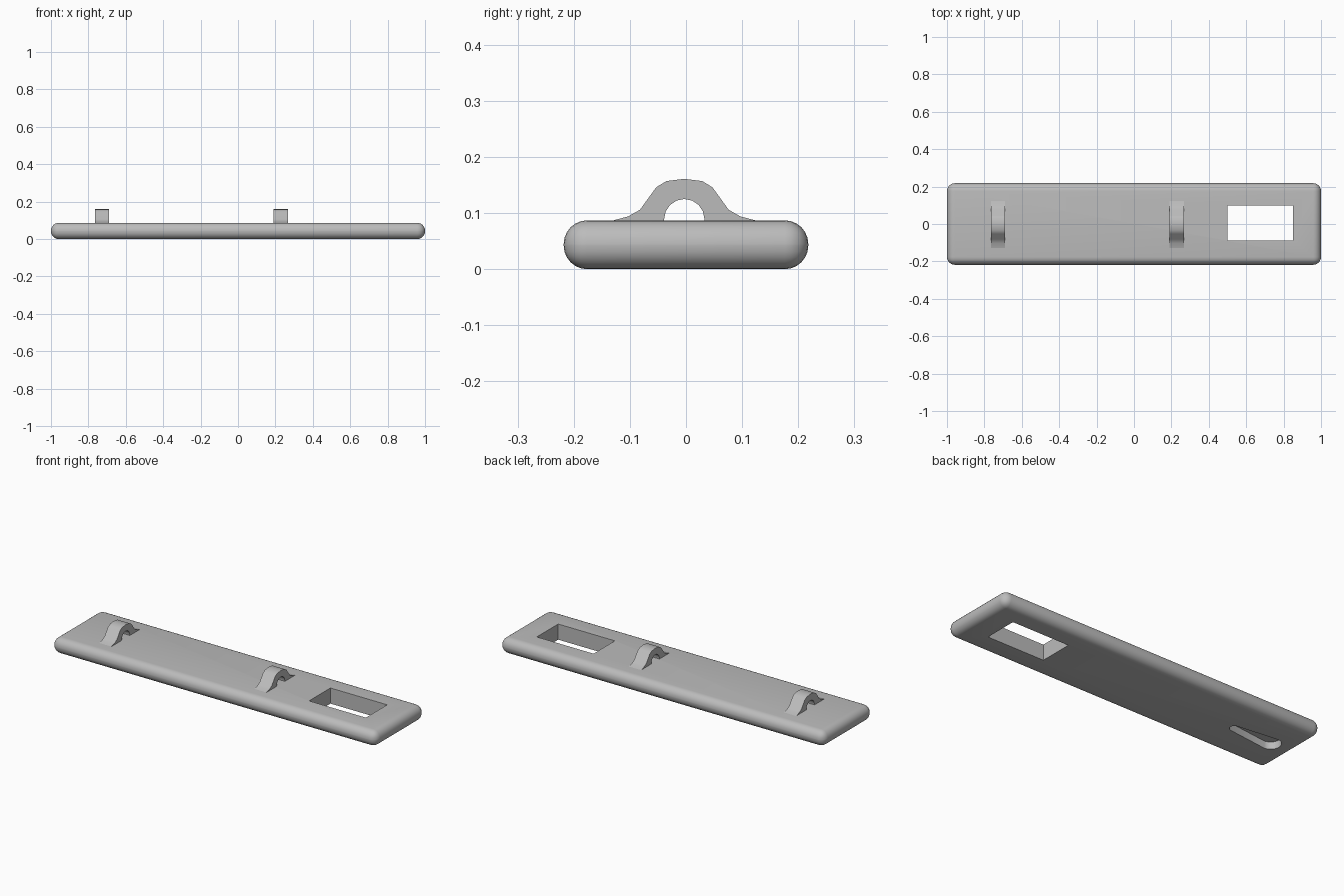
import bpy, bmesh, math

old = bpy.data.objects.get("Cube")
if old:
    bpy.data.objects.remove(old, do_unlink=True)

THICK = 0.087
grey = bpy.data.materials.new("plain grey")
grey.use_nodes = True
colour = (0.5, 0.5, 0.5, 1)
grey.diffuse_color = colour
grey.node_tree.nodes["Principled BSDF"].inputs["Base Color"].default_value = colour


def prism(name, outline, offset):
    """Extrude a closed outline of 3D points along offset."""
    bm = bmesh.new()
    face = bm.faces.new([bm.verts.new(p) for p in outline])
    moved = bmesh.ops.extrude_face_region(bm, geom=[face])["geom"]
    bmesh.ops.translate(bm, vec=offset, verts=[v for v in moved if isinstance(v, bmesh.types.BMVert)])
    bmesh.ops.recalc_face_normals(bm, faces=bm.faces)
    mesh = bpy.data.meshes.new(name)
    bm.to_mesh(mesh)
    bm.free()
    mesh.materials.append(grey)
    obj = bpy.data.objects.new(name, mesh)
    bpy.context.collection.objects.link(obj)
    return obj


def rectangle(x0, x1, y0, y1, z):
    return [(x0, y0, z), (x1, y0, z), (x1, y1, z), (x0, y1, z)]


def arc(cx, cy, r, start, end, steps):
    angles = [math.radians(start + (end - start) * i / steps) for i in range(steps + 1)]
    return [(cx + r * math.cos(a), cy + r * math.sin(a)) for a in angles]


def smooth(obj, angle):
    bpy.ops.object.select_all(action='DESELECT')
    obj.select_set(True)
    bpy.context.view_layer.objects.active = obj
    bpy.ops.object.shade_smooth_by_angle(angle=math.radians(angle))


# Flat bar with fully rounded edges
bar = prism("bar", rectangle(-1, 1, -0.218, 0.218, 0), (0, 0, THICK))
bevel = bar.modifiers.new("rounded edges", 'BEVEL')
bevel.width = 0.042
bevel.segments = 6

# Rectangular opening and tapered blind slot underneath
window = prism("window_cutter", rectangle(0.5, 0.85, -0.088, 0.1, -0.1), (0, 0, 0.4))
slot_outline = arc(-0.865, 0, 0.053, 95, 265, 12) + arc(-0.635, 0, 0.025, -85, 85, 8)
slot = prism("slot_cutter", [(x, y, -0.05) for x, y in slot_outline], (0, 0, 0.09))
for cutter in (window, slot):
    cut = bar.modifiers.new(cutter.name, 'BOOLEAN')
    cut.operation = 'DIFFERENCE'
    cut.solver = 'EXACT'
    cut.object = cutter
    cutter.hide_render = True
    cutter.hide_set(True)

# Bake the cuts so that shading follows the final surface
bpy.context.view_layer.objects.active = bar
for name in [m.name for m in bar.modifiers]:
    bpy.ops.object.modifier_apply(modifier=name)
for cutter in (window, slot):
    bpy.data.objects.remove(cutter, do_unlink=True)
smooth(bar, 30)

# Two arched cord loops with flared feet
half = [(0.13, 0.086), (0.1, 0.094), (0.079, 0.106), (0.05, 0.146), (0.032, 0.157)]
outer = half + [(0, 0.161)] + [(-y, z) for y, z in reversed(half)]
inner = [(-0.036, 0.086)] + arc(0, 0.089, 0.036, 180, 0, 8) + [(0.036, 0.086)]
for name, x in (("right_loop", -0.765), ("left_loop", 0.191)):
    loop = prism(name, [(x, y - 0.003, z) for y, z in outer + inner], (0.075, 0, 0))
    smooth(loop, 40)
